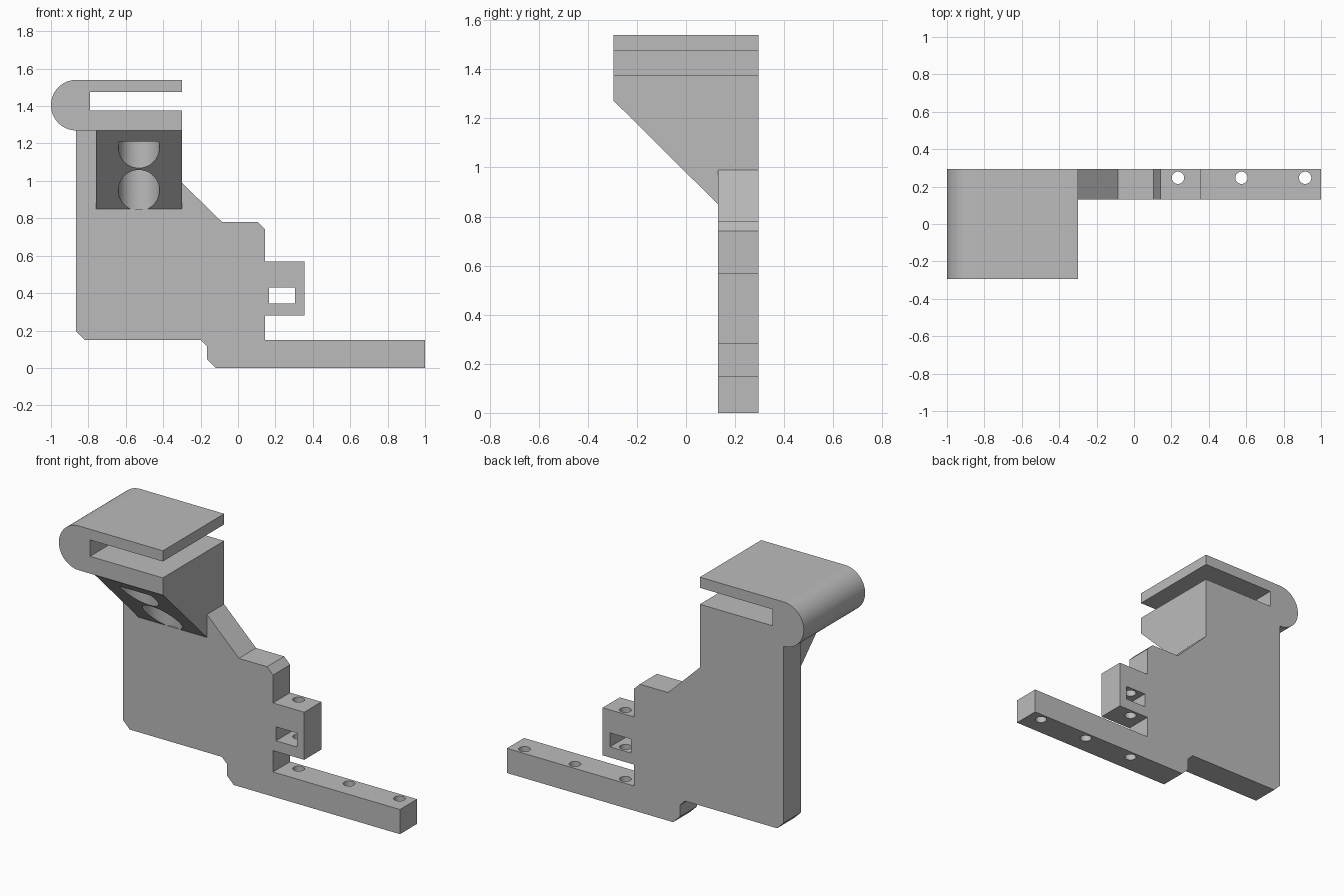
import bpy
import bmesh
import math
from mathutils import Vector

cube = bpy.data.objects.get("Cube")
if cube:
    bpy.data.objects.remove(cube, do_unlink=True)

grey = bpy.data.materials.new("mid_grey")
grey.use_nodes = True
colour = (0.5, 0.5, 0.5, 1)
grey.diffuse_color = colour
grey.node_tree.nodes["Principled BSDF"].inputs["Base Color"].default_value = colour

FRONT, WALL, BACK = -0.295, 0.13, 0.295
INNER, OUTER = -0.30, -0.865   # sides of the upright


def prism(name, points, offset):
    """Closed solid made by sweeping a flat outline along an offset."""
    bm = bmesh.new()
    face = bm.faces.new([bm.verts.new(p) for p in points])
    swept = bmesh.ops.extrude_face_region(bm, geom=[face])
    moved = [g for g in swept["geom"] if isinstance(g, bmesh.types.BMVert)]
    bmesh.ops.translate(bm, verts=moved, vec=Vector(offset))
    bmesh.ops.recalc_face_normals(bm, faces=bm.faces)
    mesh = bpy.data.meshes.new(name)
    bm.to_mesh(mesh)
    bm.free()
    mesh.materials.append(grey)
    obj = bpy.data.objects.new(name, mesh)
    bpy.context.collection.objects.link(obj)
    return obj


def side_prism(name, outline, y0, y1):
    return prism(name, [(x, y0, z) for x, z in outline], (0, y1 - y0, 0))


def rod(name, x, y, radius, z0, z1, sides=48):
    ring = [math.tau * i / sides for i in range(sides)]
    return prism(name, [(x + radius * math.cos(a), y + radius * math.sin(a), z0)
                        for a in ring], (0, 0, z1 - z0))


def combine(target, tool, operation):
    """Apply a boolean and discard the tool."""
    tool.hide_render = True
    mod = target.modifiers.new(operation, "BOOLEAN")
    mod.operation, mod.object, mod.solver = operation, tool, "EXACT"
    bpy.ops.object.select_all(action="DESELECT")
    bpy.context.view_layer.objects.active = target
    target.select_set(True)
    bpy.ops.object.modifier_apply(modifier=mod.name)
    bpy.data.objects.remove(tool, do_unlink=True)


# Upright plate with its foot bar and side tab
plate = [(OUTER, 1.32), (OUTER, 0.195), (-0.82, 0.15), (-0.2, 0.15),
         (-0.165, 0.115), (-0.165, 0.045), (-0.12, 0), (1, 0), (1, 0.15),
         (0.145, 0.15), (0.145, 0.28), (0.355, 0.28), (0.355, 0.57),
         (0.145, 0.57), (0.145, 0.74), (0.105, 0.78), (-0.085, 0.78),
         (INNER, 0.99), (INNER, 1.32)]
bracket = side_prism("mounting_bracket", plate, WALL, BACK)

# Clip with a rounded outer end and an open slot
bend = [(OUTER + 0.135 * math.cos(a), 1.405 + 0.135 * math.sin(a))
        for a in (math.pi / 2 + math.pi * i / 32 for i in range(33))]
clip = bend + [(INNER, 1.27), (INNER, 1.375), (-0.79, 1.375),
               (-0.79, 1.475), (INNER, 1.475), (INNER, 1.54)]
combine(bracket, side_prism("clip", clip, FRONT, BACK), "UNION")

# Sloping gusset under the clip
gusset = [(FRONT, 1.32), (FRONT, 1.272), (WALL, 0.85), (0.2, 0.85), (0.2, 1.32)]
combine(bracket, prism("gusset", [(-0.76, y, z) for y, z in gusset],
                       (INNER + 0.76, 0, 0)), "UNION")

# Round blind pockets in the slope
for y in (-0.2, 0.03):
    combine(bracket, rod("pocket", -0.53, y, 0.11, 0.85, 1.21), "DIFFERENCE")

# Window in the side tab
window = [(0.165, 0.345), (0.305, 0.345), (0.305, 0.43), (0.165, 0.43)]
combine(bracket, side_prism("window", window, 0, 0.5), "DIFFERENCE")

# Vertical screw holes through the tab and foot bar
for x in (0.235, 0.575, 0.915):
    combine(bracket, rod("screw_hole", x, 0.247, 0.033, -0.1, 0.7, 32), "DIFFERENCE")

bpy.ops.object.select_all(action="DESELECT")
bracket.select_set(True)
bpy.context.view_layer.objects.active = bracket
bpy.ops.object.shade_smooth_by_angle(angle=math.radians(30))
